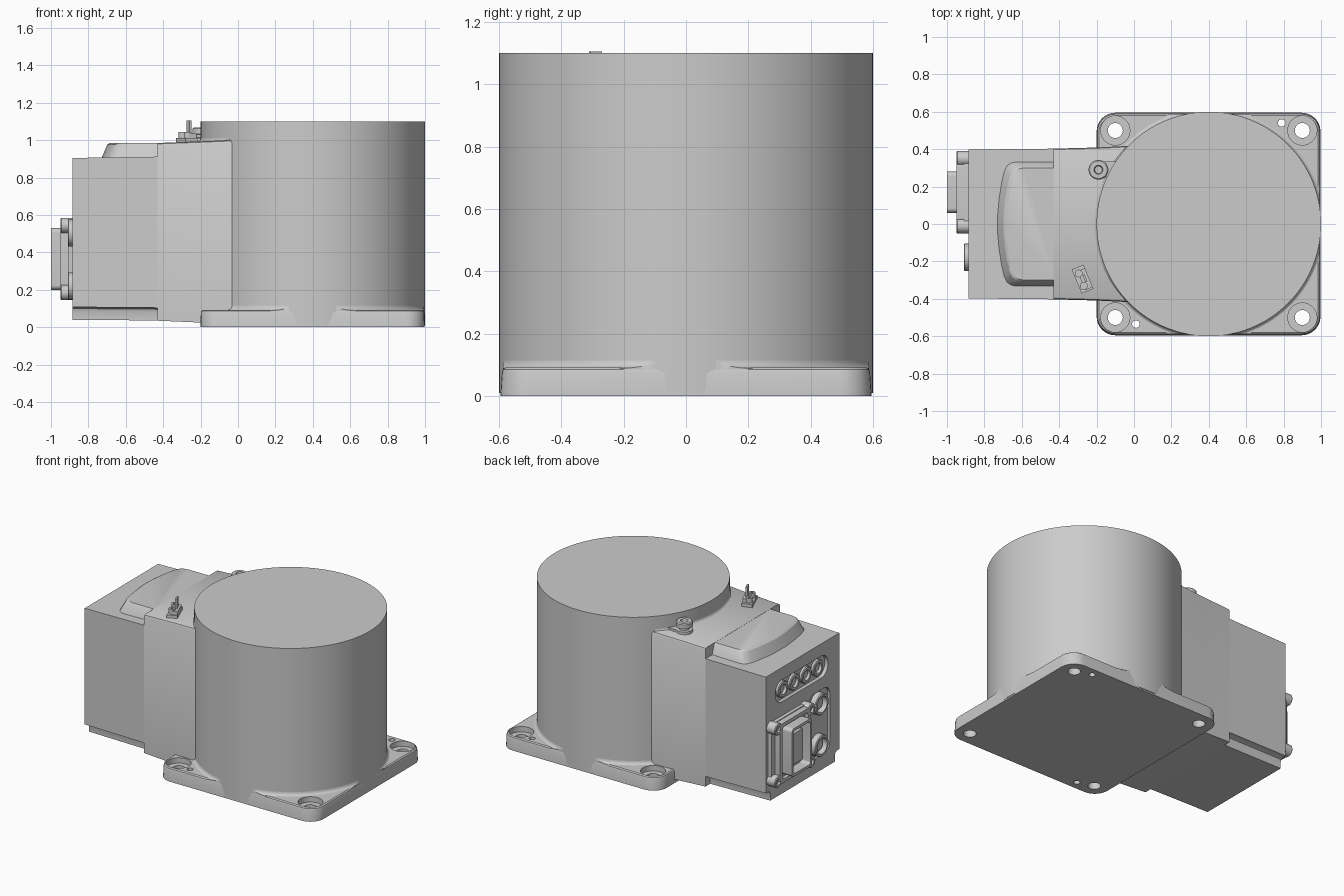
import bpy, bmesh, math
from mathutils import Matrix

if "Cube" in bpy.data.objects:
    bpy.data.objects.remove(bpy.data.objects["Cube"])


def loft(name, rings, closed=False):
    """Skin equal-length rings; cap the ends, or join last to first."""
    bm = bmesh.new()
    vr = [[bm.verts.new(p) for p in r] for r in rings]
    n = len(vr[0])
    pairs = list(zip(vr, vr[1:])) + ([(vr[-1], vr[0])] if closed else [])
    for a, b in pairs:
        for i in range(n):
            j = (i + 1) % n
            bm.faces.new((a[i], a[j], b[j], b[i]))
    if not closed:
        bm.faces.new(vr[0])
        bm.faces.new(vr[-1])
    bmesh.ops.recalc_face_normals(bm, faces=bm.faces)
    me = bpy.data.meshes.new(name)
    bm.to_mesh(me)
    bm.free()
    ob = bpy.data.objects.new(name, me)
    bpy.context.collection.objects.link(ob)
    return ob


def place(pts, t, axis):
    return [(u, v, t) if axis == 'z' else (t, u, v) for u, v in pts]


def lathe(name, c, prof, axis='z', seg=32, closed=False):
    """Revolve (radius, height) pairs about an axis through c."""
    ang = [2 * math.pi * i / seg for i in range(seg)]
    return loft(name, [place([(c[0] + r * math.cos(a), c[1] + r * math.sin(a)) for a in ang], t, axis)
                       for r, t in prof], closed)


def rrect(c, hu, hv, r, seg=8):
    """Rounded rectangle outline."""
    pts = []
    for k, (su, sv) in enumerate([(1, 1), (-1, 1), (-1, -1), (1, -1)]):
        for i in range(seg + 1):
            a = math.pi / 2 * (k + i / seg)
            pts.append((c[0] + su * (hu - r) + r * math.cos(a), c[1] + sv * (hv - r) + r * math.sin(a)))
    return pts


def slab(name, c, steps, axis='z'):
    """Stack of rounded rectangles: (half u, half v, radius, height)."""
    return loft(name, [place(rrect(c, hu, hv, r), t, axis) for hu, hv, r, t in steps])


def box(name, x0, x1, y0, y1, z0, z1):
    sq = [(x0, y0), (x1, y0), (x1, y1), (x0, y1)]
    return loft(name, [place(sq, z0, 'z'), place(sq, z1, 'z')])


def boolean(ob, cutters, op='DIFFERENCE'):
    bpy.context.view_layer.objects.active = ob
    for c in cutters:
        c.hide_render = True
        m = ob.modifiers.new('cut', 'BOOLEAN')
        m.object, m.operation, m.solver = c, op, 'EXACT'
        bpy.ops.object.modifier_apply(modifier=m.name)
        bpy.data.objects.remove(c)


# main drum
AX = (0.4, 0)
lathe('drum', AX, [(0.6, 0.01), (0.6, 1.1)], seg=128)

# square mounting flange with counterbored bolt holes and dowel holes
flange = slab('mounting_flange', (0.3985, 0),
              [(0.5985, 0.595, 0.1, 0), (0.5975, 0.59, 0.1, 0.075),
               (0.594, 0.587, 0.097, 0.086), (0.586, 0.579, 0.09, 0.092)])
holes = [lathe('bolt_cutter', (x, y), [(0.04, -0.1), (0.04, 0.055), (0.078, 0.055), (0.078, 0.2)])
         for x in (-0.1, 0.9) for y in (-0.5, 0.5)]
holes += [lathe('dowel_cutter', p, [(0.02, -0.1), (0.02, 0.2)]) for p in [(0.79, 0.54), (0.01, -0.535)]]
boolean(flange, holes)


# blends where the drum meets the flange and the housing roof
def blend(name, z, w, h, limits):
    arc = [math.pi / 2 * i / 5 for i in range(6)]
    prof = [(0.55, z - 0.02), (0.6 + w, z - 0.02)]
    prof += [(0.6 + w * (1 - math.sin(a)), z + h * (1 - math.cos(a))) for a in arc]
    prof += [(0.55, z + h)]
    ob = lathe(name, AX, prof, seg=128, closed=True)
    boolean(ob, [box('limit', *limits)], 'INTERSECT')


blend('flange_blend', 0.09, 0.025, 0.025, (-0.196, 0.992, -0.587, 0.587, 0, 1))
blend('roof_blend', 0.992, 0.02, 0.02, (-0.3, 0.0, -0.405, 0.405, 0.5, 1.2))

# rear half of the housing, with stepped lower edges
half = [(0.35, 0.04), (0.35, 0.085), (0.356, 0.1), (0.372, 0.108), (0.398, 0.108), (0.398, 0.905)]
section = half + [(-y, z) for y, z in reversed(half)]
rear = loft('rear_housing', [place(section, -0.885, 'x'),
                             place([(y * 1.012, z - 0.004 if z < 0.2 else z + 0.007) for y, z in section], -0.42, 'x')])


# front half of the housing, widening into the drum
def neck(x, w, z0, z1):
    h = [(w, z0), (w, z1 - 0.015), (w - 0.005, z1 - 0.005), (w - 0.015, z1)]
    return place(h + [(-y, z) for y, z in reversed(h)], x, 'x')


loft('front_housing', [neck(-0.43, 0.403, 0.035, 0.985), neck(-0.2, 0.409, 0.025, 0.994),
                       neck(-0.06, 0.416, 0.02, 1.0), neck(0.1, 0.42, 0.02, 1.0)])


# raised roof cover with sloping curved edge
def cover(w, x, z):
    h = [(-0.42, w), (x + 0.1, w), (x + 0.07, w - 0.006), (x + 0.05, w - 0.022), (x + 0.036, w - 0.05),
         (x + 0.022, w - 0.11), (x + 0.008, w - 0.2), (x + 0.001, w - 0.28)]
    return place(h + [(a, -b) for a, b in reversed(h)], z, 'z')


loft('roof_cover', [cover(0.335, -0.733, 0.9), cover(0.308, -0.7, 0.976), cover(0.3, -0.688, 0.984)])

# recesses in the rear face
boolean(rear, [slab('port_cutter', (0.01, 0.745), [(0.285, 0.075, 0.07, -1), (0.285, 0.075, 0.07, -0.86)], 'x'),
               slab('socket_cutter', (-0.18, 0.365), [(0.115, 0.225, 0.06, -1), (0.115, 0.225, 0.06, -0.868)], 'x')])

# row of four round ports
for i in range(4):
    lathe(f'air_port_{i + 1}', (0.2 - 0.127 * i, 0.745),
          [(0.055, -0.855), (0.055, -0.875), (0.05, -0.88), (0.034, -0.88), (0.03, -0.864)], 'x')

# two round signal sockets
for i, z in enumerate((0.505, 0.22)):
    lathe(f'signal_socket_{i + 1}', (-0.178, z),
          [(0.073, -0.86), (0.073, -0.905), (0.068, -0.91), (0.054, -0.91), (0.054, -0.872)], 'x')
    lathe(f'signal_insert_{i + 1}', (-0.178, z), [(0.036, -0.86), (0.036, -0.888)], 'x')

# large power connector: plate, corner bosses, gasket frame, hollow shell, insert
C = (0.17, 0.365)
slab('power_plate', C, [(0.205, 0.21, 0.04, -0.88), (0.205, 0.21, 0.04, -0.91)], 'x')
for sy in (-1, 1):
    for sz in (-1, 1):
        lathe('power_boss', (C[0] + sy * 0.18, C[1] + sz * 0.18),
              [(0.04, -0.88), (0.04, -0.945), (0.035, -0.95), (0.02, -0.95), (0.02, -0.935)], 'x', 24)
slab('power_frame', C, [(0.165, 0.205, 0.03, -0.9), (0.165, 0.205, 0.03, -0.95),
                        (0.14, 0.18, 0.025, -0.95), (0.14, 0.18, 0.025, -0.925)], 'x')
slab('power_shell', C, [(0.11, 0.165, 0.025, -0.91), (0.11, 0.165, 0.025, -1.0),
                        (0.092, 0.147, 0.02, -1.0), (0.092, 0.147, 0.02, -0.93)], 'x')
slab('power_insert', C, [(0.055, 0.105, 0.01, -0.92), (0.055, 0.105, 0.01, -0.97)], 'x')

# pressure valve on the roof, on a pad joined to the drum
box('valve_pad', -0.19, -0.06, 0.25, 0.335, 0.98, 1.012)
lathe('valve', (-0.19, 0.29), [(0.053, 0.98), (0.053, 1.012), (0.034, 1.014), (0.034, 1.03), (0.053, 1.032),
                               (0.053, 1.062), (0.047, 1.068), (0.024, 1.068), (0.02, 1.045)])

# small angled ground terminal on the roof
parts = [box('terminal_base', -0.034, 0.034, -0.07, 0.07, 0.98, 1.012),
         box('terminal_block', -0.01, 0.034, -0.06, 0.05, 1.0, 1.035),
         box('terminal_tab', 0.008, 0.02, -0.02, 0.02, 1.02, 1.105)]
parts += [lathe('terminal_screw', (-0.008, y), [(0.021, 1.0), (0.021, 1.045), (0.009, 1.045), (0.009, 1.04)], 'z', 16)
          for y in (-0.036, 0.036)]
for p in parts:
    p.data.transform(Matrix.Translation((-0.275, -0.295, 0)) @ Matrix.Rotation(math.radians(22), 4, 'Z'))

# smooth curved surfaces, keep edges crisp
for ob in bpy.context.scene.objects:
    ob.select_set(True)
bpy.context.view_layer.objects.active = flange
bpy.ops.object.shade_smooth_by_angle(angle=math.radians(30))
